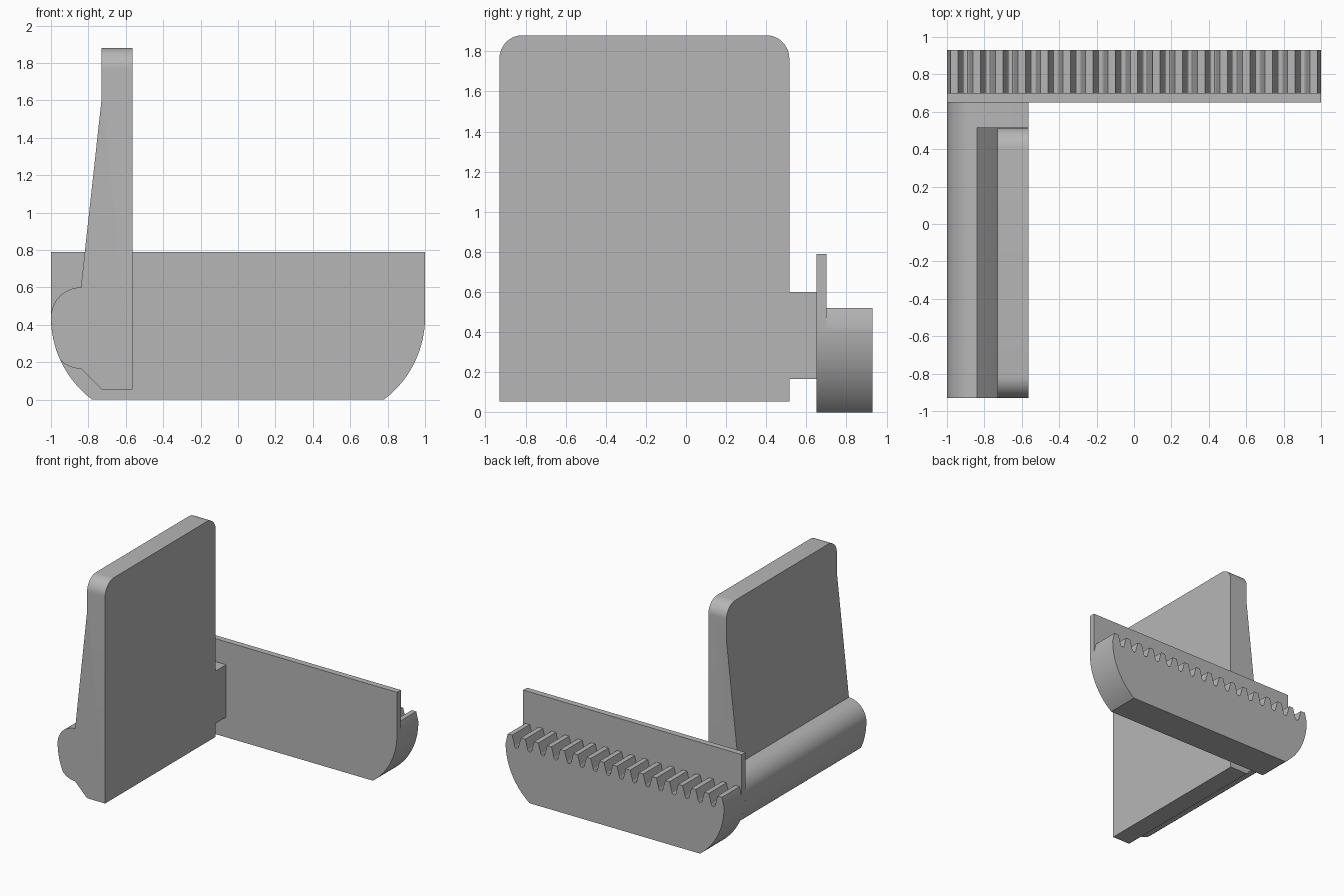
import bpy, bmesh
from math import sin, cos, radians

cube = bpy.data.objects.get("Cube")
if cube:
    bpy.data.objects.remove(cube, do_unlink=True)

grey = bpy.data.materials.new("plain grey")
grey.use_nodes = True
colour = (0.47, 0.47, 0.47, 1)
grey.diffuse_color = colour
grey.node_tree.nodes["Principled BSDF"].inputs["Base Color"].default_value = colour


def arc(cx, cz, r, start, end, steps):
    """Points on an arc in the xz plane, angles in degrees."""
    angles = [radians(start + (end - start) * i / steps) for i in range(steps + 1)]
    return [(cx + r * cos(a), cz + r * sin(a)) for a in angles]


def extrude(name, profile, y0, y1, corner_height=None, corner_radius=0):
    """Extrude an xz profile along y; optionally round the end edges at one height."""
    bm = bmesh.new()
    face = bm.faces.new([bm.verts.new((x, y0, z)) for x, z in profile])
    new = bmesh.ops.extrude_face_region(bm, geom=[face])["geom"]
    moved = [v for v in new if isinstance(v, bmesh.types.BMVert)]
    bmesh.ops.translate(bm, verts=moved, vec=(0, y1 - y0, 0))
    if corner_height is not None:
        edges = [e for e in bm.edges
                 if all(abs(v.co.z - corner_height) < 1e-4 for v in e.verts)
                 and abs(e.verts[0].co.y - e.verts[1].co.y) < 1e-4]
        bmesh.ops.bevel(bm, geom=edges, offset=corner_radius, segments=10,
                        profile=0.5, affect='EDGES')
    bmesh.ops.recalc_face_normals(bm, faces=bm.faces)
    mesh = bpy.data.meshes.new(name)
    bm.to_mesh(mesh)
    bm.free()
    mesh.materials.append(grey)
    obj = bpy.data.objects.new(name, mesh)
    bpy.context.collection.objects.link(obj)
    bpy.ops.object.select_all(action='DESELECT')
    obj.select_set(True)
    bpy.context.view_layer.objects.active = obj
    bpy.ops.object.shade_smooth_by_angle(angle=radians(30))
    return obj


# Rounded hinge-like bulge shared by the jaw and the connecting bar
bulge = (arc(-0.84, 0.44, 0.16, 90, 180, 12)
         + arc(-0.45, 0.44, 0.55, 182, 204.5, 6)
         + arc(-0.84, 0.315, 0.15, 225, 270, 6))

# Tall jaw plate with tapered back and rounded top corners
jaw = [(-0.73, 0.055), (-0.565, 0.055), (-0.565, 1.88), (-0.73, 1.88), (-0.73, 1.6)]
extrude("jaw", jaw + bulge, -0.93, 0.515, corner_height=1.88, corner_radius=0.115)

# Short bar joining the jaw to the rack
extrude("connecting_bar", [(-0.565, 0.165), (-0.565, 0.6)] + bulge, 0.515, 0.65)

# Boat-shaped lower outline shared by the guide plate and the rack
hull = (arc(-0.45, 0.44, 0.55, 180, 233.1, 14)
        + arc(0.45, 0.44, 0.55, -53.1, 0, 14))

# Tall thin guide plate
extrude("guide_plate", hull + [(1, 0.79), (-1, 0.79)], 0.65, 0.70)

# Toothed rack, teeth listed from right to left
teeth, pitch, top = 17, 0.12, 0.52
outline = []
for i in range(teeth):
    x = pitch * ((teeth - 1) / 2 - i)
    outline += [(x + 0.02, top), (x - 0.02, top)]
    if i < teeth - 1:
        outline += arc(x - pitch / 2, 0.442, 0.019, 0, -180, 6)
extrude("toothed_rack", hull + outline, 0.70, 0.93)
